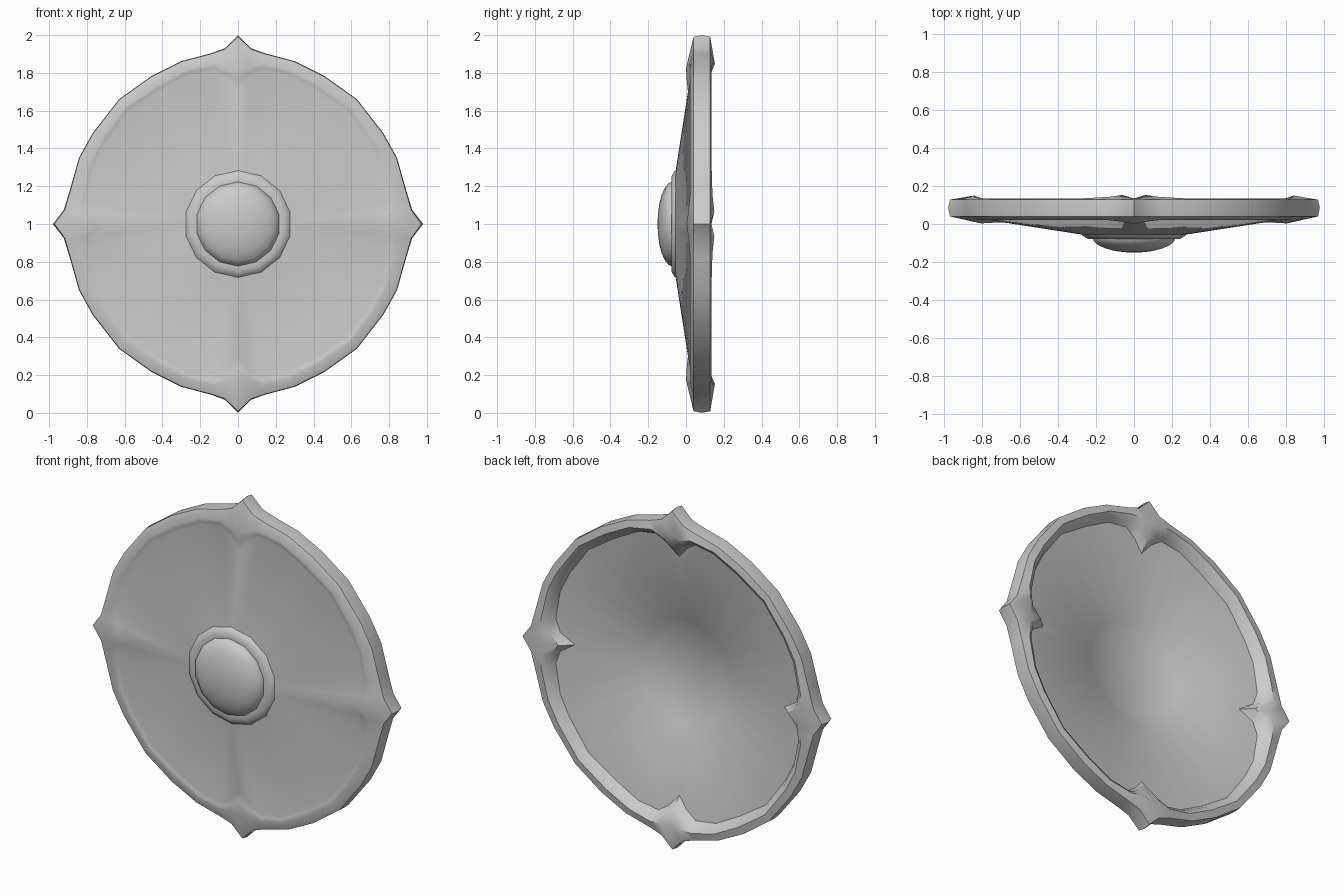
import bpy, bmesh, math

if "Cube" in bpy.data.objects:
    bpy.data.objects.remove(bpy.data.objects["Cube"])

CZ = 1.0  # height of the shield centre


def finish(bm, name, angle):
    bmesh.ops.recalc_face_normals(bm, faces=bm.faces)
    me = bpy.data.meshes.new(name)
    bm.to_mesh(me)
    bm.free()
    ob = bpy.data.objects.new(name, me)
    bpy.context.collection.objects.link(ob)
    bpy.ops.object.select_all(action='DESELECT')
    ob.select_set(True)
    bpy.context.view_layer.objects.active = ob
    bpy.ops.object.shade_smooth_by_angle(angle=math.radians(angle))
    return ob


def skin(bm, loops, closed=False):
    """Bridge successive vertex loops with quads."""
    pairs = list(zip(loops, loops[1:]))
    if closed:
        pairs.append((loops[-1], loops[0]))
    for a, b in pairs:
        n = len(a)
        for i in range(n):
            j = (i + 1) % n
            bm.faces.new((a[i], a[j], b[j], b[i]))


def circle(bm, r, y, n):
    return [bm.verts.new((r * math.sin(2 * math.pi * i / n), y,
                          CZ + r * math.cos(2 * math.pi * i / n))) for i in range(n)]


# One quarter of the rim, top tip to side tip: outer x, z, inner x, z, front crest y, back crest y
quarter = [
    (0.00, 1.00, 0.00, 0.70, 0.000, 0.135),
    (0.07, 0.93, 0.055, 0.765, 0.012, 0.153),
    (0.145, 0.903, 0.12, 0.81, 0.020, 0.143),
    (0.30, 0.862, 0.25, 0.79, 0.020, 0.135),
    (0.46, 0.782, 0.40, 0.71, 0.020, 0.135),
    (0.63, 0.66, 0.575, 0.595, 0.020, 0.135),
    (0.77, 0.48, 0.70, 0.42, 0.020, 0.135),
    (0.842, 0.35, 0.76, 0.30, 0.020, 0.135),
    (0.89, 0.18, 0.79, 0.13, 0.020, 0.140),
    (0.922, 0.075, 0.765, 0.055, 0.012, 0.150),
    (0.98, 0.00, 0.68, 0.00, 0.003, 0.135),
]
half = quarter + [(a, -b, c, -d, e, f) for a, b, c, d, e, f in quarter[-2::-1]]
stations = half + [(-a, b, -c, d, e, f) for a, b, c, d, e, f in half[-2:0:-1]]


def cone_y(r):
    return -0.055 + (r - 0.28) * 0.155


# Dished body with the pointed rim, skinned back to front as one shell
bm = bmesh.new()
columns = []
for ox, oz, ix, iz, yf, yb in stations:
    r = math.hypot(ix, iz)
    ux, uz = ix / r, iz / r
    col = [(ux * q, y, uz * q) for q, y in ((0.245, -0.03), (0.30, 0.0))]
    profile = [(0.0, cone_y(r) + 0.052), (0.22, 0.118), (0.5, yb), (0.97, 0.128),
               (1.0, 0.085), (0.97, 0.04), (0.42, yf), (0.2, yf + 0.004), (0.0, cone_y(r))]
    col += [(ix + (ox - ix) * t, y, iz + (oz - iz) * t) for t, y in profile]
    col.append((ux * 0.2, cone_y(0.2), uz * 0.2))
    columns.append([bm.verts.new((x, y, z + CZ)) for x, y, z in col])
loops = [list(c) for c in zip(*columns)]
skin(bm, loops)
bm.faces.new(loops[0])
bm.faces.new(loops[-1])
finish(bm, "shield_body", 40)

# Collar around the boss
bm = bmesh.new()
collar = [(0.29, -0.045), (0.278, -0.062), (0.25, -0.078), (0.215, -0.074), (0.205, -0.045)]
skin(bm, [circle(bm, r, y, 14) for r, y in collar], closed=True)
finish(bm, "boss_collar", 50)

# Domed boss
bm = bmesh.new()
dome = [circle(bm, 0.225, -0.06, 14)]
for k in range(6):
    a = math.radians(15 * k)
    dome.append(circle(bm, 0.225 * math.cos(a), -0.07 - 0.081 * math.sin(a), 14))
skin(bm, dome)
bm.faces.new(dome[0])
tip = bm.verts.new((0, -0.151, CZ))
for i in range(14):
    bm.faces.new((dome[-1][i], dome[-1][(i + 1) % 14], tip))
finish(bm, "boss_dome", 50)
